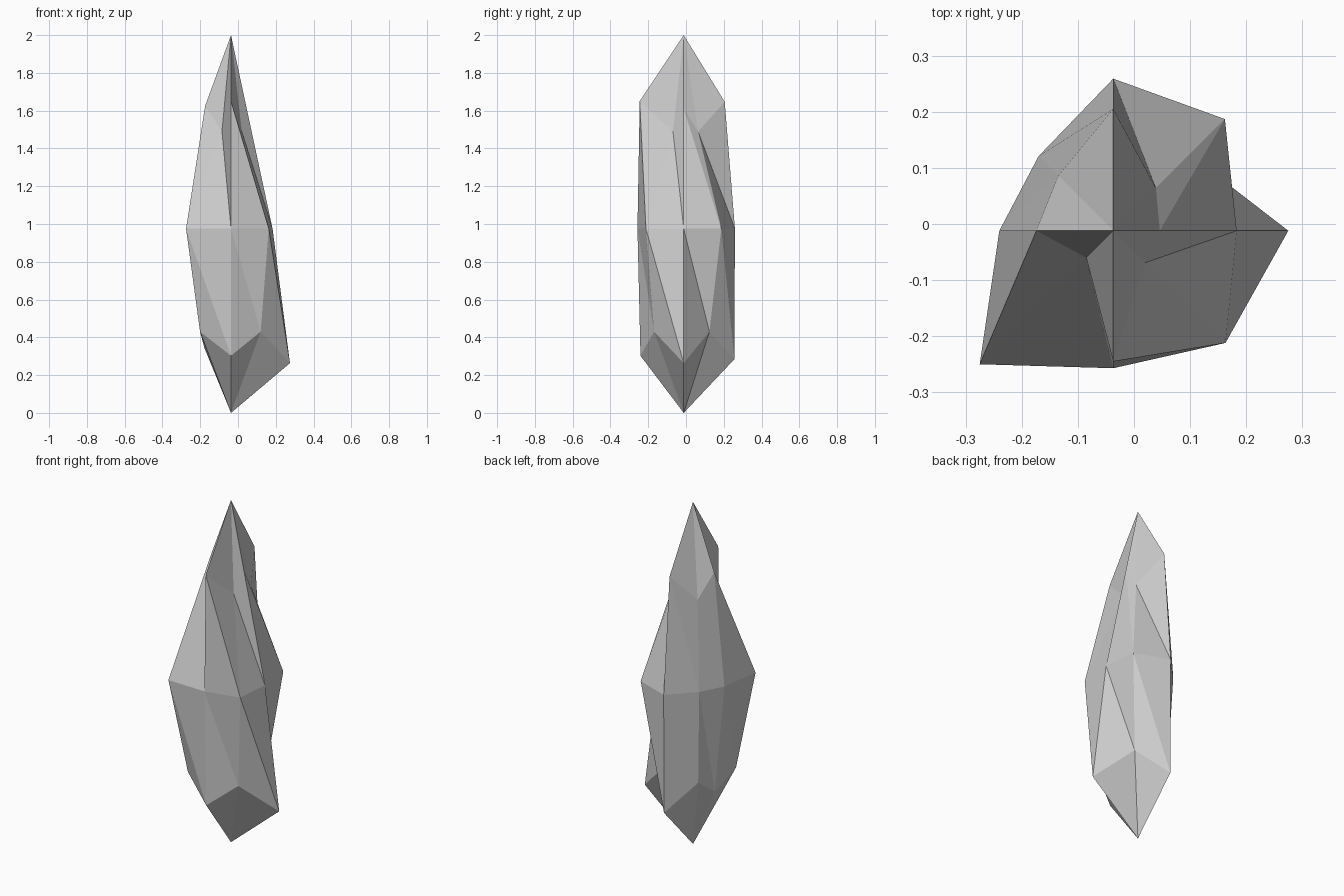
import bpy, bmesh, math

if "Cube" in bpy.data.objects:
    bpy.data.objects.remove(bpy.data.objects["Cube"])

AXIS = (-0.037, -0.012)
# Eight spokes, counter-clockwise from +x; diagonals are given as x/y offsets
# Radius per spoke: right, back-right, back, back-left, left, front-left, front, front-right
LOWER = [0.312, 0.136, 0.268, 0.112, 0.141, 0.164, 0.229, 0.157]
MIDDLE = [0.220, 0.199, 0.271, 0.133, 0.203, 0.238, 0.245, 0.200]
UPPER = [0.083, 0.076, 0.217, 0.098, 0.137, 0.048, 0.233, 0.057]


def ring(bm, sizes, height):
    verts = []
    for i, size in enumerate(sizes):
        diagonal = i % 2
        r = size * math.sqrt(2) if diagonal else size
        a = i * math.pi / 4
        verts.append(bm.verts.new((AXIS[0] + r * math.cos(a),
                                   AXIS[1] + r * math.sin(a),
                                   height(size, diagonal))))
    return verts


bm = bmesh.new()
bottom = bm.verts.new((*AXIS, 0))
top = bm.verts.new((*AXIS, 2))

# Wide spokes slope down at the base shoulder and up at the tip shoulder
rings = [
    ring(bm, LOWER, lambda s, d: 0.43 if d else 0.41 - 0.47 * s),
    ring(bm, MIDDLE, lambda s, d: 0.975),
    ring(bm, UPPER, lambda s, d: 1.49 if d else 1.59 + 0.26 * s),
]

# Side facets and pointed ends, all triangles
for i in range(8):
    j = (i + 1) % 8
    for lo, hi in zip(rings, rings[1:]):
        if lo is rings[0]:
            bm.faces.new((lo[i], lo[j], hi[i]))
            bm.faces.new((lo[j], hi[j], hi[i]))
        else:
            bm.faces.new((lo[i], lo[j], hi[i]))
            bm.faces.new((lo[j], hi[j], hi[i]))
    bm.faces.new((bottom, rings[0][j], rings[0][i]))
    bm.faces.new((top, rings[2][i], rings[2][j]))

bmesh.ops.recalc_face_normals(bm, faces=bm.faces[:])
mesh = bpy.data.meshes.new("crystal_shard")
bm.to_mesh(mesh)
bm.free()
bpy.context.collection.objects.link(bpy.data.objects.new("crystal_shard", mesh))
